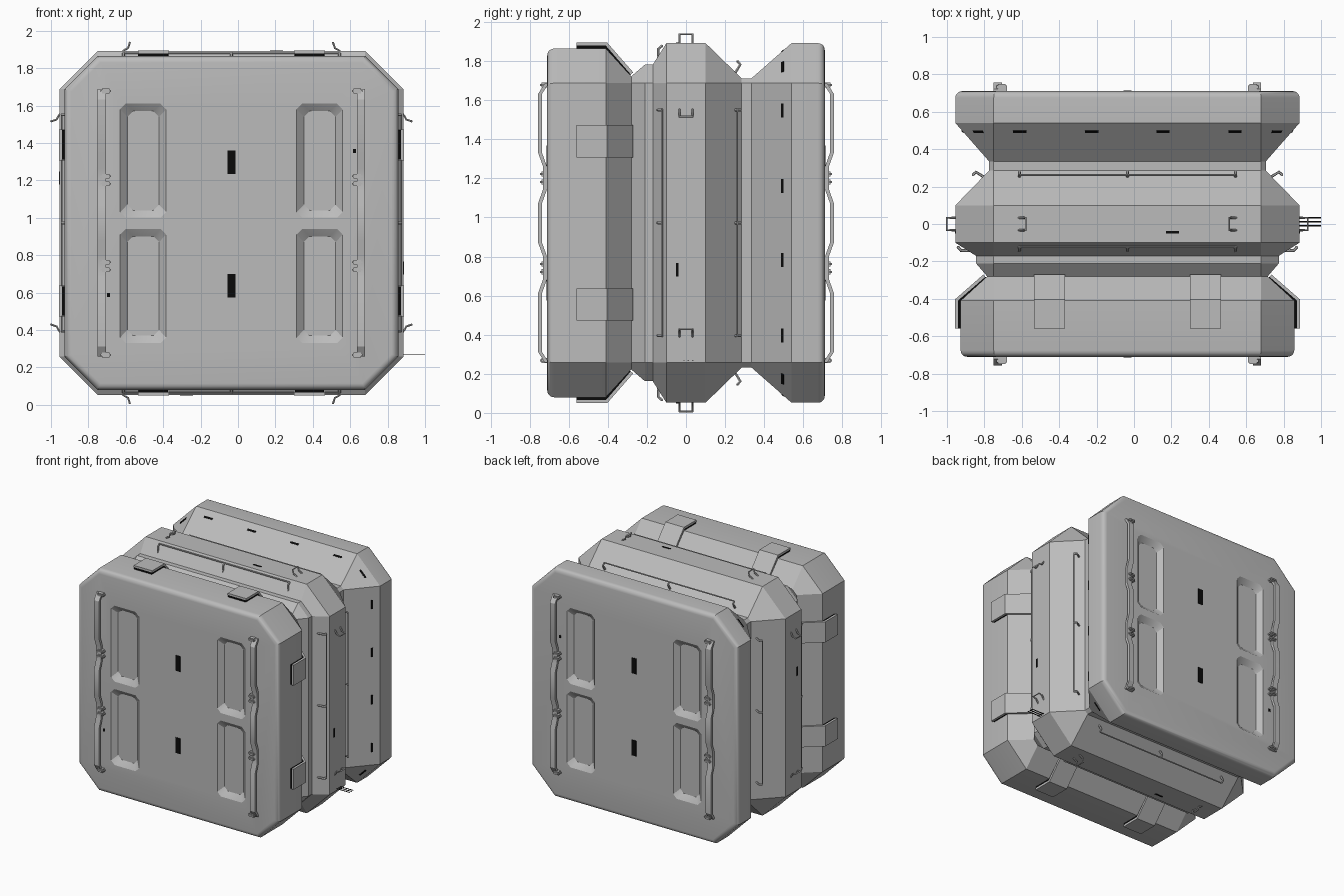
import bpy, bmesh, math
from mathutils import Matrix

if "Cube" in bpy.data.objects:
    bpy.data.objects.remove(bpy.data.objects["Cube"])

CX, CZ, FLAT, END = -0.035, 0.972, 0.715, 0.71
CENTRE = Matrix.Translation((CX, 0, CZ))
# one frame per side: local x runs along the side, local z points outward
SIDES = [CENTRE @ Matrix.Rotation(k * math.pi / 2, 4, 'Y') for k in range(4)]


def material(name, value):
    m = bpy.data.materials.new(name)
    m.use_nodes = True
    m.diffuse_color = (value, value, value, 1)
    m.node_tree.nodes["Principled BSDF"].inputs["Base Color"].default_value = (value, value, value, 1)
    return m


GREY = material("light grey", 0.5)
BLACK = material("black", 0.003)


def finish(name, bm, mat, angle=35):
    bmesh.ops.recalc_face_normals(bm, faces=bm.faces)
    me = bpy.data.meshes.new(name)
    bm.to_mesh(me)
    bm.free()
    me.materials.append(mat)
    ob = bpy.data.objects.new(name, me)
    bpy.context.collection.objects.link(ob)
    smooth(ob, angle)
    return ob


def activate(ob):
    bpy.ops.object.select_all(action='DESELECT')
    ob.select_set(True)
    bpy.context.view_layer.objects.active = ob


def smooth(ob, angle=35):
    activate(ob)
    bpy.ops.object.shade_smooth_by_angle(angle=math.radians(angle))


def box(bm, size, matrix):
    bmesh.ops.create_cube(bm, size=1, matrix=matrix @ Matrix.Diagonal((*size, 1)))


def at(x, y, z):
    return Matrix.Translation((x, y, z))


def extrude(bm, outline, x0, x1, matrix):
    """Prism along local x from a (y, z) outline."""
    a, b = ([bm.verts.new(matrix @ at(x, y, z).translation) for y, z in outline] for x in (x0, x1))
    bm.faces.new(a)
    bm.faces.new(b[::-1])
    n = len(a)
    for i in range(n):
        bm.faces.new((a[i], b[i], b[(i + 1) % n], a[(i + 1) % n]))


def loft(name, profile):
    """Eight-sided shell through (y, radius, inset) stations."""
    bm = bmesh.new()
    rings = []
    for y, r, inset in profile:
        f, r = FLAT - 0.41 * inset, r - inset
        pts = [(f, r), (r, f), (r, -f), (f, -r), (-f, -r), (-r, -f), (-r, f), (-f, r)]
        rings.append([bm.verts.new((CX + x, y, CZ + z)) for x, z in pts])
    for a, b in zip(rings, rings[1:]):
        for i in range(8):
            j = (i + 1) % 8
            bm.faces.new((a[i], a[j], b[j], b[i]))
    bm.faces.new(rings[0])
    bm.faces.new(rings[-1])
    return finish(name, bm, GREY, 28)


def rounded_end(side, radius, r):
    steps = [math.pi / 2 * i / 5 for i in range(6)]
    return [(side * (END - r * (1 - math.sin(a))), radius, r * (1 - math.cos(a))) for a in steps]


# main body blocks
front = loft("front_block", rounded_end(-1, 0.892, 0.035)[::-1] + [(-0.41, 0.892, 0), (-0.28, 0.75, 0)])
loft("middle_block", [(-0.28, 0.75, 0), (-0.21, 0.81, 0), (-0.17, 0.81, 0), (-0.10, 0.92, 0),
                      (0.10, 0.92, 0), (0.285, 0.74, 0), (0.335, 0.74, 0)])
back = loft("back_block", [(0.335, 0.74, 0), (0.54, 0.92, 0)] + rounded_end(1, 0.92, 0.035))

# tapered recesses in the end faces
for block, s in ((front, -1), (back, 1)):
    bm = bmesh.new()
    for x in (-0.472, 0.472):
        for z in (-0.337, 0.333):
            rings = []
            for hx, hz, d in ((0.123, 0.305, 0.0), (0.085, 0.265, -0.035)):
                c = 0.03
                pts = [(hx - c, hz), (hx, hz - c), (hx, c - hz), (hx - c, -hz),
                       (c - hx, -hz), (-hx, c - hz), (-hx, hz - c), (c - hx, hz)]
                rings.append([bm.verts.new((CX + x + u, s * (END + d), CZ + z + v)) for u, v in pts])
            # carry the opening past the face for a clean cut
            rings.insert(0, [bm.verts.new((v.co.x, s * (END + 0.02), v.co.z)) for v in rings[0]])
            for a, b in zip(rings, rings[1:]):
                for i in range(8):
                    bm.faces.new((a[i], a[(i + 1) % 8], b[(i + 1) % 8], b[i]))
            bm.faces.new(rings[0])
            bm.faces.new(rings[-1])
    cutter = finish("recess_cutter", bm, GREY)
    cutter.hide_render = True
    mod = block.modifiers.new("recesses", 'BOOLEAN')
    mod.operation, mod.object, mod.solver = 'DIFFERENCE', cutter, 'EXACT'
    activate(block)
    bpy.ops.object.modifier_apply(modifier=mod.name)
    bpy.data.objects.remove(cutter)
    smooth(block, 28)

# bent straps over the front block, with dark pads beneath
straps, pads = bmesh.new(), bmesh.new()
mid = [(-0.56, 0.907), (-0.41, 0.907), (-0.283, 0.76)]
top = [(-0.27, 0.77), (-0.403, 0.922), (-0.56, 0.922)]
low = [(-0.29, 0.75), (-0.415, 0.885), (-0.56, 0.885)]
for m in SIDES:
    for x in (-0.5, 0.335):
        extrude(straps, mid + top, x, x + 0.165, m)
        extrude(pads, mid + low, x + 0.004, x + 0.161, m)
finish("straps", straps, GREY)
finish("strap_pads", pads, BLACK)

# wavy rails and their brackets on both end faces
rails, brackets = bmesh.new(), bmesh.new()
half = [(0.715, 0.012), (0.66, 0.047), (0.36, 0.047), (0.29, 0.022), (0.17, 0.022), (0.10, 0.047)]
path = half + [(-z, d) for z, d in half[::-1]]
outline = [(d, z) for z, d in path] + [(d - 0.02, z) for z, d in path[::-1]]
for s in (-1, 1):
    for side in (-1, 1):
        x0, x1 = sorted((side * 0.715, side * 0.67))
        extrude(rails, [(s * (END + d), z) for d, z in outline], x0, x1, CENTRE)
        for z in (0.705, 0.25, 0.21):
            for up in (-1, 1):
                box(brackets, (0.055, 0.045, 0.026), CENTRE @ at(side * 0.672, s * (END + 0.015), up * z))
bmesh.ops.bevel(brackets, geom=brackets.edges[:], offset=0.008, segments=2, affect='EDGES')
finish("end_rails", rails, GREY, 20)
finish("rail_brackets", brackets, GREY)


# tubes: grab rods with posts, and small loops
def tubes(name, paths, radius):
    cu = bpy.data.curves.new(name, 'CURVE')
    cu.dimensions, cu.bevel_depth, cu.bevel_resolution, cu.use_fill_caps = '3D', radius, 1, True
    for pts in paths:
        sp = cu.splines.new('POLY')
        sp.points.add(len(pts) - 1)
        for p, co in zip(sp.points, pts):
            p.co = (*co, 1)
    cu.materials.append(GREY)
    ob = bpy.data.objects.new(name, cu)
    bpy.context.collection.objects.link(ob)
    activate(ob)
    bpy.ops.object.convert(target='MESH')
    smooth(bpy.context.object, 50)


rods, posts, loops = [], [], []
for m in SIDES:
    for y, r, y_bend, r_bend, y_foot, r_foot in ((-0.122, 0.907, -0.142, 0.89, -0.143, 0.83),
                                               (0.262, 0.828, 0.278, 0.81, 0.25, 0.765)):
        rods.append([m @ at(x, y, r).translation for x in (-0.578, 0.578)])
        for x in (-0.578, 0, 0.578):
            posts.append([m @ at(x, *p).translation
                          for p in ((y, r), (y_bend, r_bend), (y_foot, r_foot))])
    for s in (-1, 1):
        leg = [(0.595, 0.905), (0.572, 0.925), (0.553, 0.935), (0.543, 0.965)]
        loops.append([m @ at(s * x, -0.033, r).translation for x, r in leg]
                     + [m @ at(s * x, 0.033, r).translation for x, r in leg[::-1]])
tubes("grab_rods", rods, 0.005)
tubes("rod_posts", posts, 0.008)
tubes("small_loops", loops, 0.006)

# dark dashes on the back slope and middle band
dashes = bmesh.new()
for m in SIDES:
    for x in (-0.575, -0.19, 0.19, 0.575):
        box(dashes, (0.072, 0.014, 0.008), m @ at(x, 0.495, 0.88) @ Matrix.Rotation(math.radians(41), 4, 'X'))
    corner = m @ Matrix.Rotation(math.pi / 4, 4, 'Y') @ at(0, 0.495, 1.128)
    box(dashes, (0.072, 0.014, 0.008), corner @ Matrix.Rotation(math.radians(32), 4, 'X'))
    box(dashes, (0.07, 0.013, 0.006), m @ at(0.24, -0.045, 0.92))
finish("edge_dashes", dashes, BLACK)

# dark slots on the end faces
slots = bmesh.new()
for s in (-1, 1):
    for z in (-0.335, 0.325):
        box(slots, (0.042, 0.006, 0.125), CENTRE @ at(0, s * END, z))
    for d in (-1, 1):
        box(slots, (0.016, 0.006, 0.022), CENTRE @ at(d * 0.657, s * END, d * 0.385))
finish("end_slots", slots, BLACK)

# thin prongs low on the left side
prongs = bmesh.new()
for y in (-0.01, 0.012, 0.034):
    box(prongs, (0.13, 0.007, 0.003), at(0.935, y, 0.27))
finish("side_prongs", prongs, BLACK)
